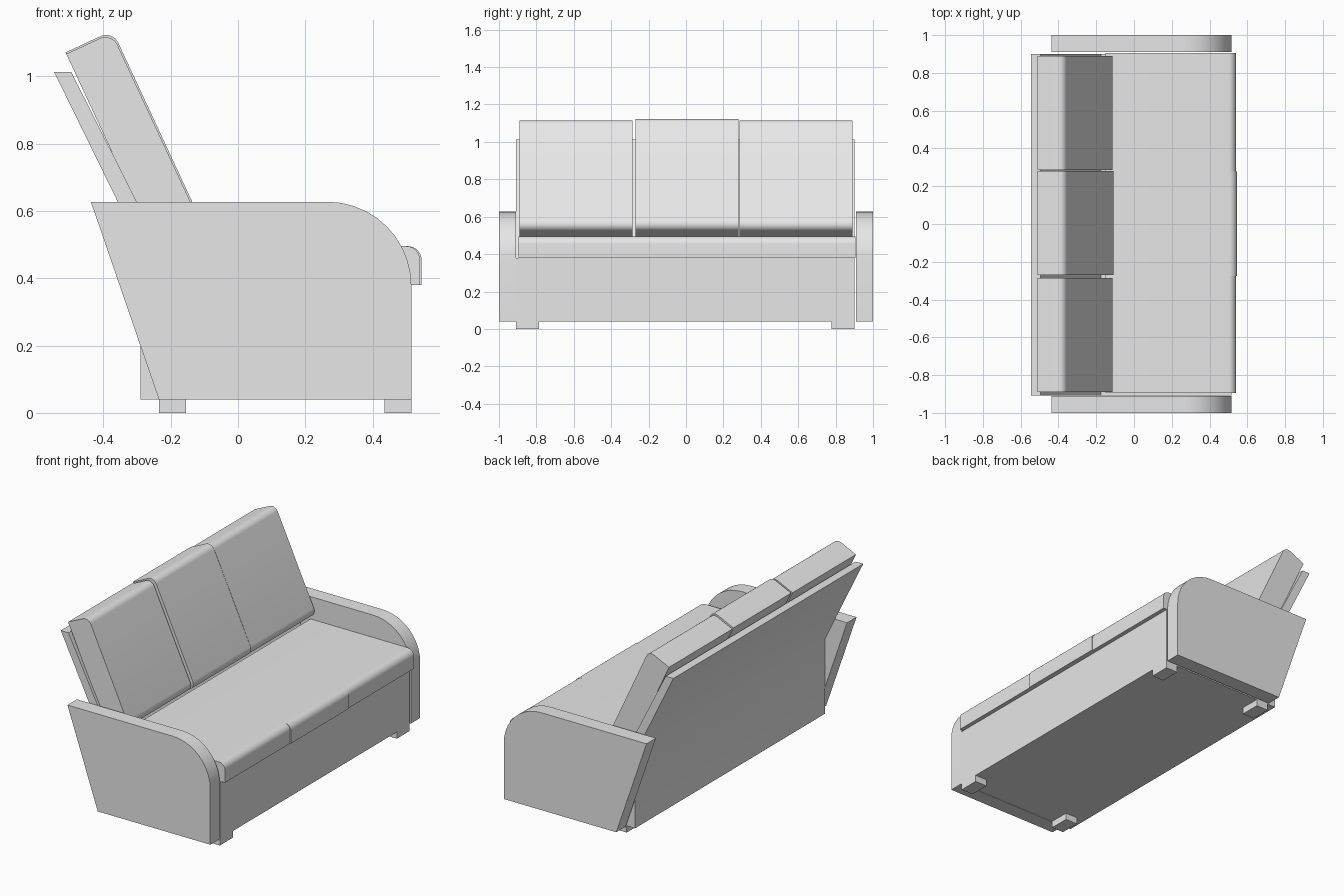
import bpy
import bmesh
import math
from mathutils import Vector

cube = bpy.data.objects.get("Cube")
if cube:
    bpy.data.objects.remove(cube, do_unlink=True)

GREY = (0.8, 0.8, 0.8, 1)
fabric = bpy.data.materials.new("light_grey")
fabric.use_nodes = True
fabric.diffuse_color = GREY
fabric.node_tree.nodes["Principled BSDF"].inputs["Base Color"].default_value = GREY


def rounded(points, radii, steps=10):
    """Replace square-cornered points that have a radius with an arc."""
    out = []
    for i, p in enumerate(points):
        p = Vector(p)
        r = radii.get(i, 0)
        if not r:
            out.append(p)
            continue
        a = (Vector(points[i - 1]) - p).normalized()
        b = (Vector(points[(i + 1) % len(points)]) - p).normalized()
        for s in range(steps + 1):
            t = math.pi / 2 * s / steps
            out.append(p + r * (a * (1 - math.sin(t)) + b * (1 - math.cos(t))))
    return out


def slab(name, points, y0, y1, radii={}):
    """Extrude an x-z profile from y0 to y1."""
    bm = bmesh.new()
    verts = [bm.verts.new((p[0], y0, p[1])) for p in rounded(points, radii)]
    face = bm.faces.new(verts)
    grown = bmesh.ops.extrude_face_region(bm, geom=[face])["geom"]
    moved = [g for g in grown if isinstance(g, bmesh.types.BMVert)]
    bmesh.ops.translate(bm, verts=moved, vec=(0, y1 - y0, 0))
    bmesh.ops.recalc_face_normals(bm, faces=bm.faces)
    mesh = bpy.data.meshes.new(name)
    bm.to_mesh(mesh)
    bm.free()
    mesh.materials.append(fabric)
    obj = bpy.data.objects.new(name, mesh)
    bpy.context.collection.objects.link(obj)
    bpy.ops.object.select_all(action="DESELECT")
    obj.select_set(True)
    bpy.context.view_layer.objects.active = obj
    bpy.ops.object.shade_smooth_by_angle(angle=math.radians(30))
    return obj


def box(x0, x1, z0, z1):
    return [(x0, z0), (x0, z1), (x1, z1), (x1, z0)]


# Base with the leaning back panel
slab("base_and_back", [(-0.29, 0.04), (0.515, 0.04), (0.515, 0.38), (-0.176, 0.38),
                       (-0.495, 1.012), (-0.546, 1.012), (-0.29, 0.49)], -0.908, 0.9)

# Arms with a large curve at the front
arm = [(-0.437, 0.627), (0.515, 0.627), (0.515, 0.04), (-0.235, 0.04)]
slab("right_arm", arm, -1, -0.91, {1: 0.25})
slab("left_arm", arm, 0.91, 1, {1: 0.25})

# Seat and back cushions; the middle ones stand slightly proud
down = Vector((0.422, -0.907)).normalized()
out = Vector((-down.y, down.x))
top_rear = Vector((-0.51, 1.066))
sections = [("right", -0.895, -0.274, -0.89, -0.286, 0),
            ("middle", -0.274, 0.278, -0.27, 0.28, 0.005),
            ("left", 0.278, 0.905, 0.287, 0.89, 0)]
for side, s0, s1, b0, b1, extra in sections:
    slab(side + "_seat_cushion", box(-0.15, 0.54 + extra, 0.38, 0.495), s0, s1, {2: 0.04})
    rear = top_rear - down * extra
    front = rear + out * (0.149 + extra)
    length = 0.65 + extra
    slab(side + "_back_cushion", [rear, front, front + down * length, rear + down * length],
         b0, b1, {1: 0.04, 2: 0.04})

# Feet
for side, y0, y1 in (("right", -0.908, -0.785), ("left", 0.777, 0.9)):
    slab(side + "_rear_foot", box(-0.235, -0.155, 0, 0.04), y0, y1)
    slab(side + "_front_foot", box(0.435, 0.515, 0, 0.04), y0, y1)
